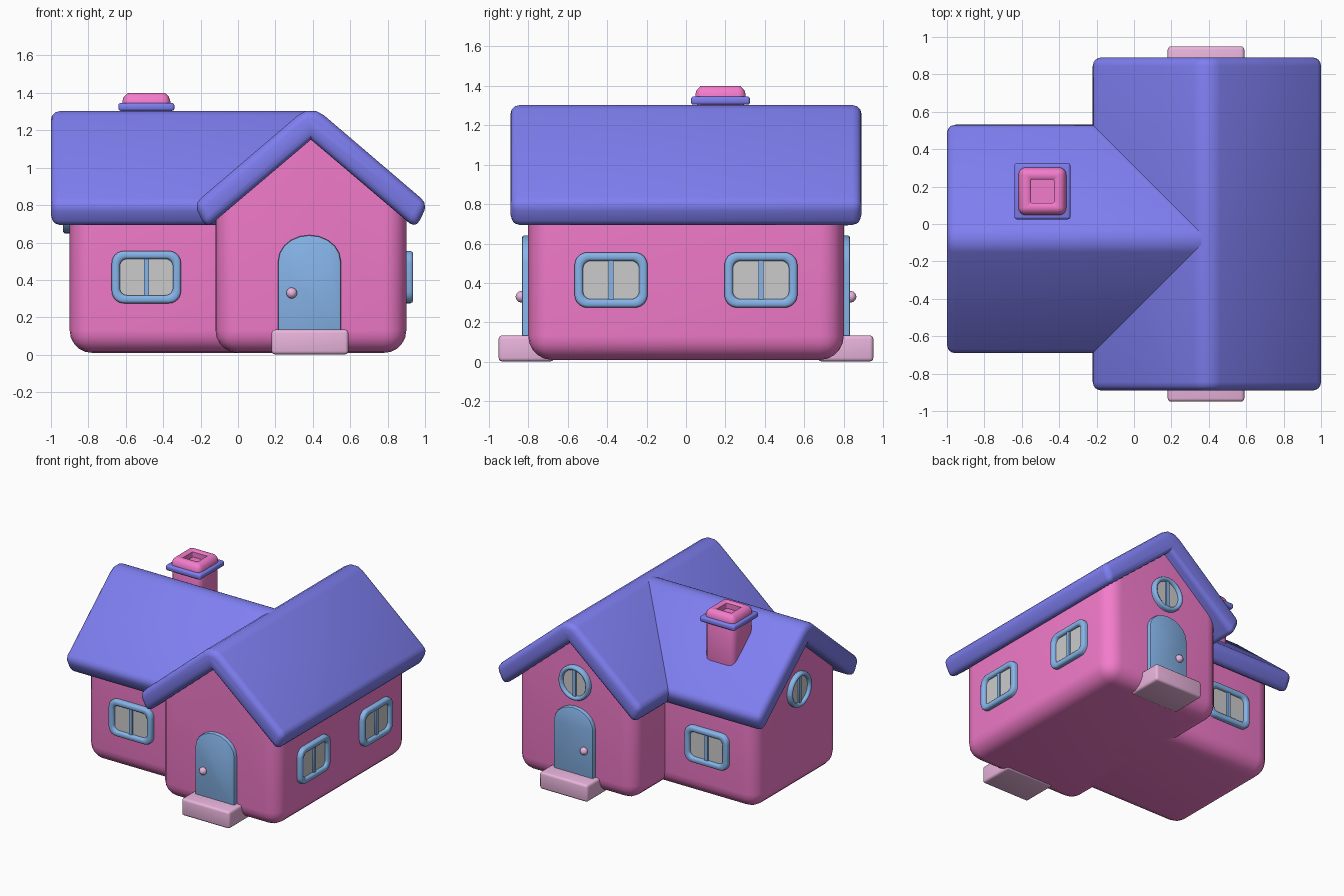
import bpy, bmesh, math
from mathutils import Matrix, Vector

if "Cube" in bpy.data.objects:
    bpy.data.objects.remove(bpy.data.objects["Cube"])


def material(name, rgb):
    m = bpy.data.materials.new(name)
    m.diffuse_color = (*rgb, 1)
    m.use_nodes = True
    m.node_tree.nodes["Principled BSDF"].inputs["Base Color"].default_value = m.diffuse_color
    return m


PINK = material("wall_pink", (0.90, 0.20, 0.60))
PURPLE = material("roof_purple", (0.21, 0.21, 0.88))
BLUE = material("trim_blue", (0.24, 0.46, 0.82))
PALE = material("pale_pink", (0.82, 0.46, 0.72))


def finish(name, bm, mat=None, matrix=None, angle=40):
    bmesh.ops.recalc_face_normals(bm, faces=bm.faces)
    if matrix:
        bm.transform(matrix)
    me = bpy.data.meshes.new(name)
    bm.to_mesh(me)
    bm.free()
    for p in me.polygons:
        p.use_smooth = True
    me.set_sharp_from_angle(angle=math.radians(angle))
    if mat:
        me.materials.append(mat)
    ob = bpy.data.objects.new(name, me)
    bpy.context.collection.objects.link(ob)
    return ob


def loft(loops):
    """Skin a list of equal-length point loops, capping both ends."""
    bm = bmesh.new()
    rows = [[bm.verts.new(p) for p in loop] for loop in loops]
    n = len(rows[0])
    for a, b in zip(rows, rows[1:]):
        for i in range(n):
            j = (i + 1) % n
            bm.faces.new((a[i], a[j], b[j], b[i]))
    bm.faces.new(rows[0])
    bm.faces.new(rows[-1])
    bmesh.ops.recalc_face_normals(bm, faces=bm.faces)
    return bm


def bevel(bm, edges, offset, segments):
    bmesh.ops.bevel(bm, geom=edges, offset=offset, segments=segments, profile=0.5,
                    affect='EDGES', clamp_overlap=True)


def box(name, centre, size, mat, r, segments=3):
    bm = bmesh.new()
    bmesh.ops.create_cube(bm, size=1)
    bm.transform(Matrix.Translation(centre) @ Matrix.Diagonal((*size, 1)))
    if r:
        bevel(bm, bm.edges[:], r, segments)
    return finish(name, bm, mat)


def rounded(w, h, r, depth, steps=6):
    """Rounded rectangle in the local XZ plane, facing -Y."""
    pts = []
    for k, (sx, sz) in enumerate(((1, 1), (-1, 1), (-1, -1), (1, -1))):
        for i in range(steps + 1):
            a = (k + i / (steps + 0.001)) * math.pi / 2
            pts.append((sx * (w / 2 - r) + r * math.cos(a), -depth,
                        sz * (h / 2 - r) + r * math.sin(a)))
    return pts


def place(x, y, z, turn=0):
    return Matrix.Translation((x, y, z)) @ Matrix.Rotation(math.radians(turn), 4, 'Z')


# Wing walls and roofs: gable profiles swept along local Y
def wing(name, matrix, y0, y1, ry0, ry1):
    wall = [(-0.51, 0.01), (0.51, 0.01), (0.51, 0.77), (0, 1.2), (-0.51, 0.77)]
    bm = loft([[(x, y, z) for x, z in wall] for y in (y0, y1)])
    low = [e for e in bm.edges
           if min(v.co.z for v in e.verts) < 0.1]
    bevel(bm, low, 0.12, 5)
    finish(name + "_walls", bm, PINK, matrix)

    half = [(0.03, 1.302), (0.07, 1.28), (0.625, 0.806), (0.56, 0.675)]
    prof = half + [(0, 1.15)] + [(-x, z) for x, z in reversed(half)]
    bm = loft([[(x, y, z) for x, z in prof] for y in (ry0, ry1)])
    sharp = [e for e in bm.edges if e.is_convex and e.calc_face_angle() > math.radians(35)]
    bevel(bm, sharp, 0.045, 3)
    finish(name + "_roof", bm, PURPLE, matrix)


wing("main_wing", place(0.39, 0, 0), -0.80, 0.80, -0.89, 0.89)
wing("side_wing", place(0, -0.08, 0, -90), -0.90, 0.30, -1.0, 0.43)


# Windows: moulded frame, grey pane and a centre bar
def window(name, matrix, w, h, r, rim, inner_r):
    section = [(0, -0.02), (0, 0.022), (0.004, 0.031), (0.012, 0.036),
               (rim - 0.012, 0.036), (rim - 0.004, 0.031), (rim, 0.022), (rim, -0.015)]
    loops = [rounded(w - 2 * i, h - 2 * i, max(r - i, inner_r), d) for i, d in section]
    finish(name + "_frame", loft(loops), BLUE, matrix, 50)
    pane = [rounded(w - rim, h - rim, max(r - rim / 2, inner_r), d) for d in (-0.01, 0.012)]
    finish(name + "_pane", loft(pane), None, matrix)
    bar = [rounded(0.026, h - 1.5 * rim, 0.008, d, 2) for d in (0, 0.024)]
    finish(name + "_bar", loft(bar), BLUE, matrix)


for name, spot in {
    "front_window": (-0.49, -0.59, 0.415, 0),
    "back_window": (-0.49, 0.43, 0.415, 180),
    "right_window_a": (0.90, -0.38, 0.415, 90),
    "right_window_b": (0.90, 0.38, 0.415, 90),
}.items():
    window(name, place(*spot), 0.37, 0.28, 0.065, 0.043, 0.04)
window("back_round_window", place(0.38, 0.80, 0.825, 180), 0.265, 0.265, 0.1325, 0.032, 0.02)
window("left_round_window", place(-0.90, -0.08, 0.78, -90), 0.265, 0.265, 0.1325, 0.032, 0.02)

# Doors, knobs and steps at the front and back
for side, s in (("front", -1), ("back", 1)):
    arch = [(0.168 * math.cos(a), 0.50 + 0.14 * math.sin(a))
            for a in (i * math.pi / 10 for i in range(11))]
    outline = [(-0.168, 0.10), (0.168, 0.10)] + arch
    bm = loft([[(x, y, z) for x, z in outline] for y in (0.76 * s, 0.832 * s)])
    rim = [e for e in bm.edges if all(abs(v.co.y) > 0.8 for v in e.verts)]
    bevel(bm, rim, 0.01, 2)
    finish(side + "_door", bm, BLUE, place(0.382, 0, 0))

    bm = bmesh.new()
    bmesh.ops.create_uvsphere(bm, u_segments=16, v_segments=10, radius=0.029)
    finish(side + "_door_knob", bm, PALE, place(0.287, 0.835 * s, 0.33))
    box(side + "_step", (0.385, 0.81 * s, 0.068), (0.41, 0.28, 0.132), PALE, 0.018)

# Chimney: shaft, purple band and hollow pink cap
box("chimney_shaft", (-0.49, 0.175, 1.13), (0.25, 0.25, 0.40), PINK, 0.045)
box("chimney_band", (-0.49, 0.175, 1.325), (0.30, 0.30, 0.042), PURPLE, 0.014)
cap = [(0, 1.32), (0, 1.355), (0.008, 1.38), (0.025, 1.397), (0.04, 1.40),
       (0.058, 1.398), (0.066, 1.39), (0.066, 1.35)]
loops = [rounded(0.256 - 2 * i, 0.256 - 2 * i, max(0.04 - i, 0.008), z, 4) for i, z in cap]
finish("chimney_cap", loft(loops), PINK,
       Matrix.Translation((-0.49, 0.175, 0)) @ Matrix.Rotation(math.radians(-90), 4, 'X'))
